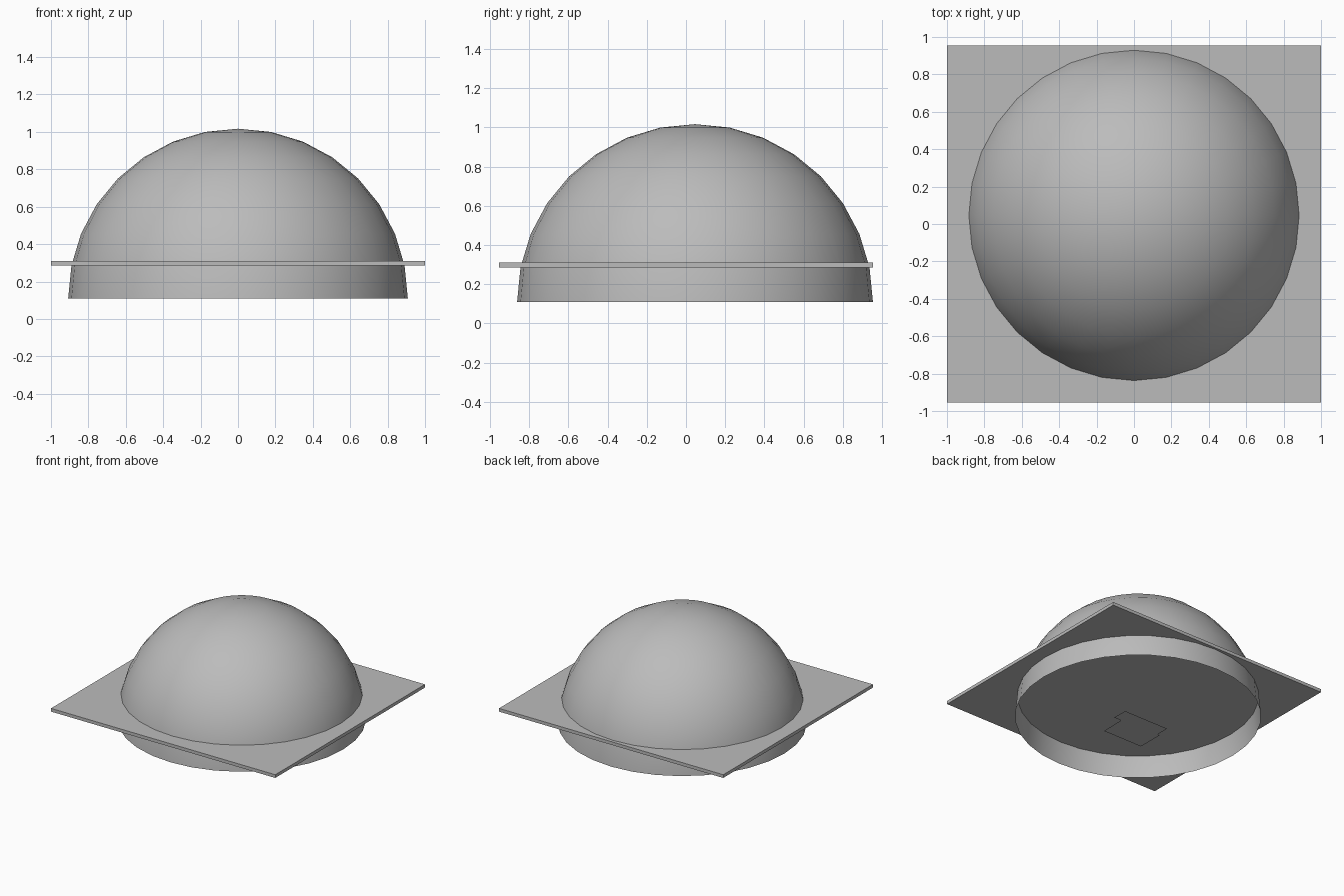
import bpy, bmesh, math

cube = bpy.data.objects.get("Cube")
if cube:
    bpy.data.objects.remove(cube, do_unlink=True)

# Single grey material
grey = bpy.data.materials.new("plain grey")
grey.use_nodes = True
colour = (0.5, 0.5, 0.5, 1)
grey.diffuse_color = colour
grey.node_tree.nodes["Principled BSDF"].inputs["Base Color"].default_value = colour


def finish(bm, name):
    mesh = bpy.data.meshes.new(name)
    bm.to_mesh(mesh)
    bm.free()
    mesh.materials.append(grey)
    obj = bpy.data.objects.new(name, mesh)
    bpy.context.collection.objects.link(obj)
    return obj


# Dome: upper half of a sphere, open underneath
RADIUS = 0.908
bm = bmesh.new()
bmesh.ops.create_uvsphere(bm, u_segments=32, v_segments=16, radius=RADIUS)
lower = [v for v in bm.verts if v.co.z < -0.01]
bmesh.ops.delete(bm, geom=lower, context="VERTS")
for face in bm.faces:
    face.smooth = True
dome = finish(bm, "dome")
dome.location = (0, 0.046, 0.109)

# Slab: thin rectangular plate passing through the dome
bm = bmesh.new()
bmesh.ops.create_cube(bm, size=1)
bmesh.ops.scale(bm, vec=(2, 1.907, 0.026), verts=bm.verts)
slab = finish(bm, "slab")
slab.location = (0, 0, 0.298)

# Floor patch: flat stepped outline below the dome, facing down
outline = [(-0.18, -0.135), (0.175, -0.135), (0.18, 0.065), (0.245, 0.065),
           (0.245, 0.19), (-0.16, 0.19), (-0.16, 0.08), (-0.18, 0.08)]
bm = bmesh.new()
bm.faces.new([bm.verts.new((x, y, 0)) for x, y in reversed(outline)])
finish(bm, "floor_patch")
